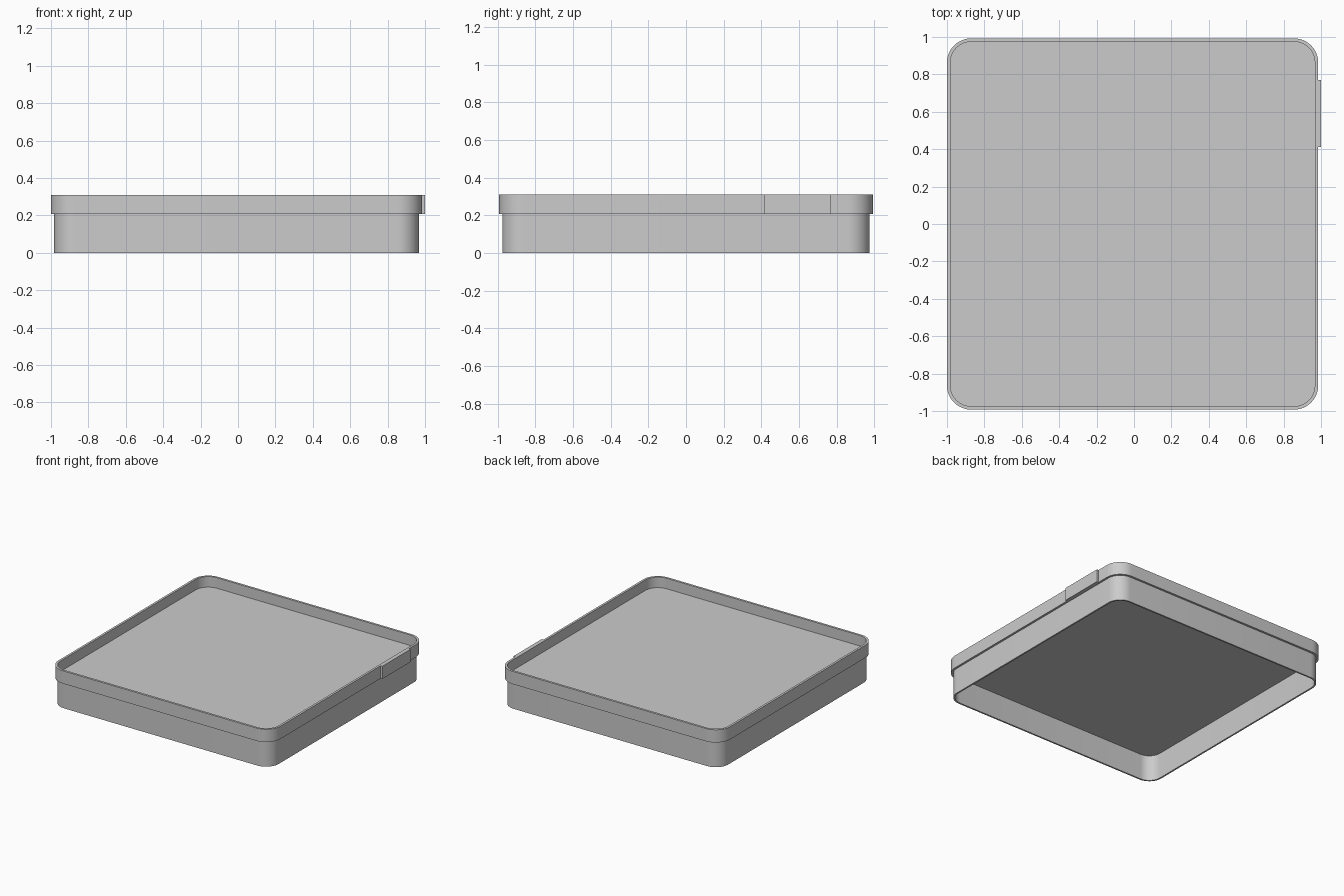
import bpy, bmesh
from math import sin, cos, pi

if "Cube" in bpy.data.objects:
    bpy.data.objects.remove(bpy.data.objects["Cube"])

CX = -0.0075          # tray centre; the tab on +x completes the width
HALF = 0.9925         # half width of the rim
RADIUS = 0.13         # outer corner radius
SEG = 12              # segments per corner


def ring(bm, inset, z):
    """Rounded-square loop of vertices, inset from the rim outline."""
    c = HALF - RADIUS
    r = RADIUS - inset
    verts = []
    for q, (sx, sy) in enumerate(((1, 1), (-1, 1), (-1, -1), (1, -1))):
        for i in range(SEG + 1):
            a = (q + i / SEG) * pi / 2
            verts.append(bm.verts.new((CX + sx * c + r * cos(a), sy * c + r * sin(a), z)))
    return verts


def finish(bm, name):
    bmesh.ops.recalc_face_normals(bm, faces=bm.faces)
    mesh = bpy.data.meshes.new(name)
    bm.to_mesh(mesh)
    bm.free()
    obj = bpy.data.objects.new(name, mesh)
    bpy.context.collection.objects.link(obj)
    return obj


# Tray: wall section (inset, z) from the underside of the panel, round the
# skirt and rim, to the recessed top of the panel
section = [(0.030, 0.207), (0.030, 0.0), (0.017, 0.0), (0.017, 0.207),
           (0.0, 0.207), (0.0, 0.31), (0.018, 0.31), (0.018, 0.225)]
bm = bmesh.new()
rings = [ring(bm, *p) for p in section]
for a, b in zip(rings, rings[1:]):
    n = len(a)
    for i in range(n):
        j = (i + 1) % n
        bm.faces.new((a[i], a[j], b[j], b[i]))
bm.faces.new(rings[0])
bm.faces.new(rings[-1])
tray = finish(bm, "tray")
bpy.context.view_layer.objects.active = tray
tray.select_set(True)
bpy.ops.object.shade_smooth_by_angle(angle=pi / 6)

# Label tab: thin raised plate on the right side of the rim
bm = bmesh.new()
bmesh.ops.create_cube(bm, size=1)
bmesh.ops.scale(bm, vec=(0.020, 0.358, 0.103), verts=bm.verts)
bmesh.ops.translate(bm, vec=(0.990, 0.592, 0.2585), verts=bm.verts)
finish(bm, "label_tab")
